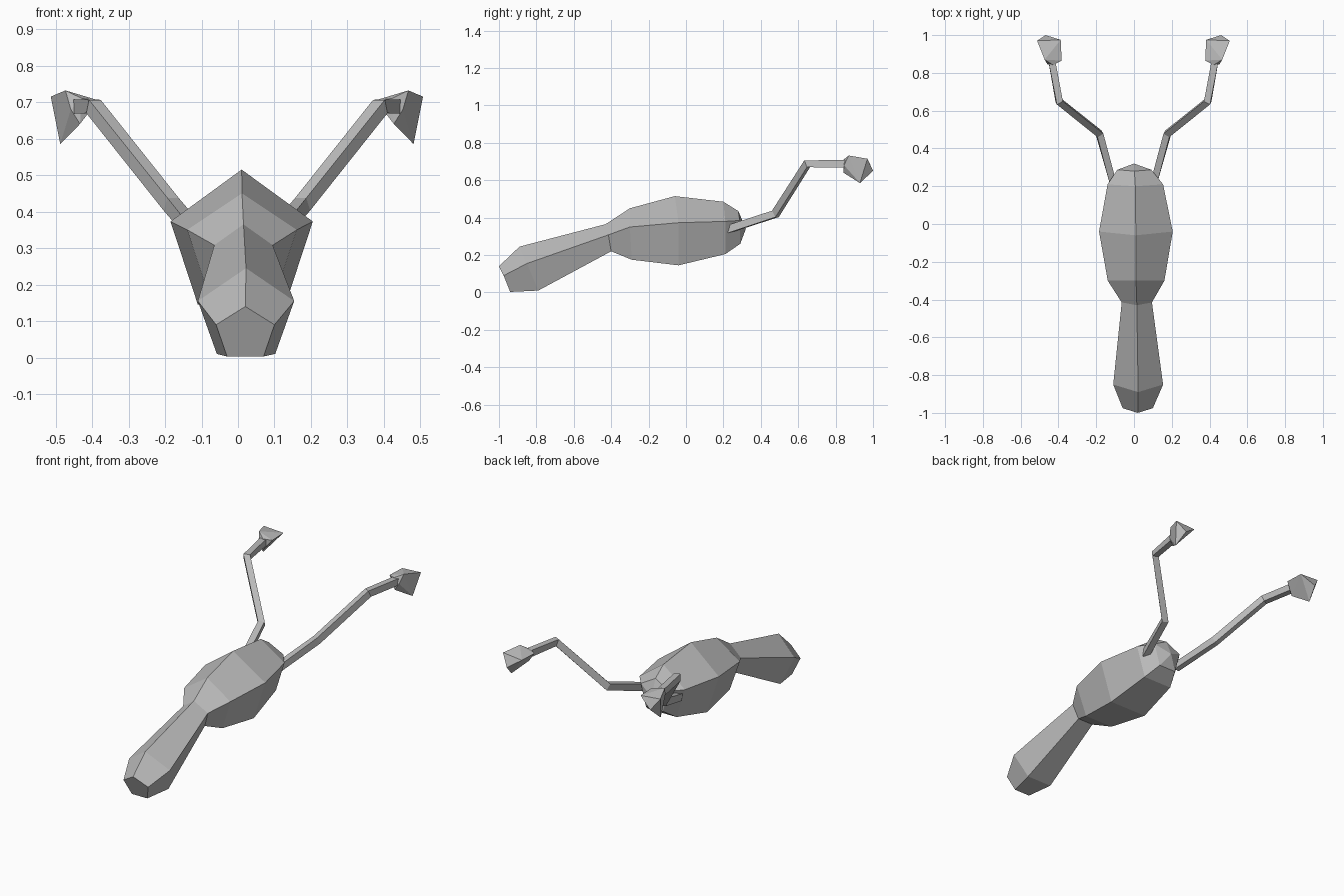
import bpy, bmesh
from mathutils import Vector

cube = bpy.data.objects.get("Cube")
if cube:
    bpy.data.objects.remove(cube)

grey = bpy.data.materials.new("plain grey")
grey.use_nodes = True
grey.diffuse_color = (0.5, 0.5, 0.5, 1)
grey.node_tree.nodes["Principled BSDF"].inputs["Base Color"].default_value = (0.5, 0.5, 0.5, 1)


def finish(bm, name):
    bmesh.ops.recalc_face_normals(bm, faces=bm.faces)
    mesh = bpy.data.meshes.new(name)
    bm.to_mesh(mesh)
    bm.free()
    mesh.materials.append(grey)
    obj = bpy.data.objects.new(name, mesh)
    bpy.context.collection.objects.link(obj)
    return obj


def bridge(bm, rings):
    for a, b in zip(rings, rings[1:]):
        n = len(a)
        for i in range(n):
            j = (i + 1) % n
            bm.faces.new((a[i], a[j], b[j], b[i]))


# Body: five-sided rings, each (centre x, half width, low half width, top yz, side yz, low yz)
SECTIONS = [
    (.02, .08, .05, (-1.0, .14), (-.975, .09), (-.94, .003)),
    (.022, .132, .08, (-.89, .245), (-.85, .155), (-.79, .01)),
    (.015, .08, .05, (-.43, .365), (-.415, .308), (-.4, .22)),
    (.011, .15, .092, (-.3, .45), (-.3, .35), (-.29, .175)),
    (.01, .195, .12, (-.06, .515), (-.04, .373), (-.04, .145)),
    (.007, .147, .092, (.2, .485), (.21, .38), (.21, .205)),
    (.002, .09, .055, (.28, .435), (.287, .385), (.29, .26)),
]
bm = bmesh.new()
rings = []
for cx, w, lw, top, side, low in SECTIONS:
    spots = [(cx, *top), (cx + w, *side), (cx + lw, *low), (cx - lw, *low), (cx - w, *side)]
    rings.append([bm.verts.new(p) for p in spots])
bridge(bm, rings)
bm.faces.new(rings[0])
tip = bm.verts.new((0, .32, .34))
for i in range(5):
    bm.faces.new((rings[-1][i], rings[-1][(i + 1) % 5], tip))
finish(bm, "body")

# Limbs: square tubes swept along a bent path, with a wedge-shaped foot at each end
PATH = [(.11, .225, .338), (.18, .478, .42), (.393, .648, .688), (.435, .88, .688)]
FOOT = [(.47, .87, .732), (.38, .865, .705), (.385, .975, .705), (.51, .97, .715),
        (.484, .93, .585), (.465, 1.0, .65), (.425, .842, .71), (.43, .842, .64),
        (.455, .845, .68)]


def limb(sign, name):
    path = [Vector((sign * x - .003, y, z)) for x, y, z in PATH]
    bm = bmesh.new()
    rings = []
    for i, p in enumerate(path):
        before = (p - path[i - 1]).normalized() if i else None
        after = (path[i + 1] - p).normalized() if i < len(path) - 1 else None
        t = ((before or after) + (after or before)).normalized()
        side = t.cross(Vector((0, 0, 1))).normalized() * .018
        up = side.cross(t).normalized() * .02
        rings.append([bm.verts.new(p + side * a + up * b)
                      for a, b in ((1, 1), (-1, 1), (-1, -1), (1, -1))])
    bridge(bm, rings)
    bm.faces.new(rings[0])
    bm.faces.new(rings[-1])
    finish(bm, name + "_leg")

    bm = bmesh.new()
    for x, y, z in FOOT:
        bm.verts.new((sign * x - .003, y, z))
    bmesh.ops.convex_hull(bm, input=bm.verts)
    finish(bm, name + "_foot")


limb(1, "left")
limb(-1, "right")
